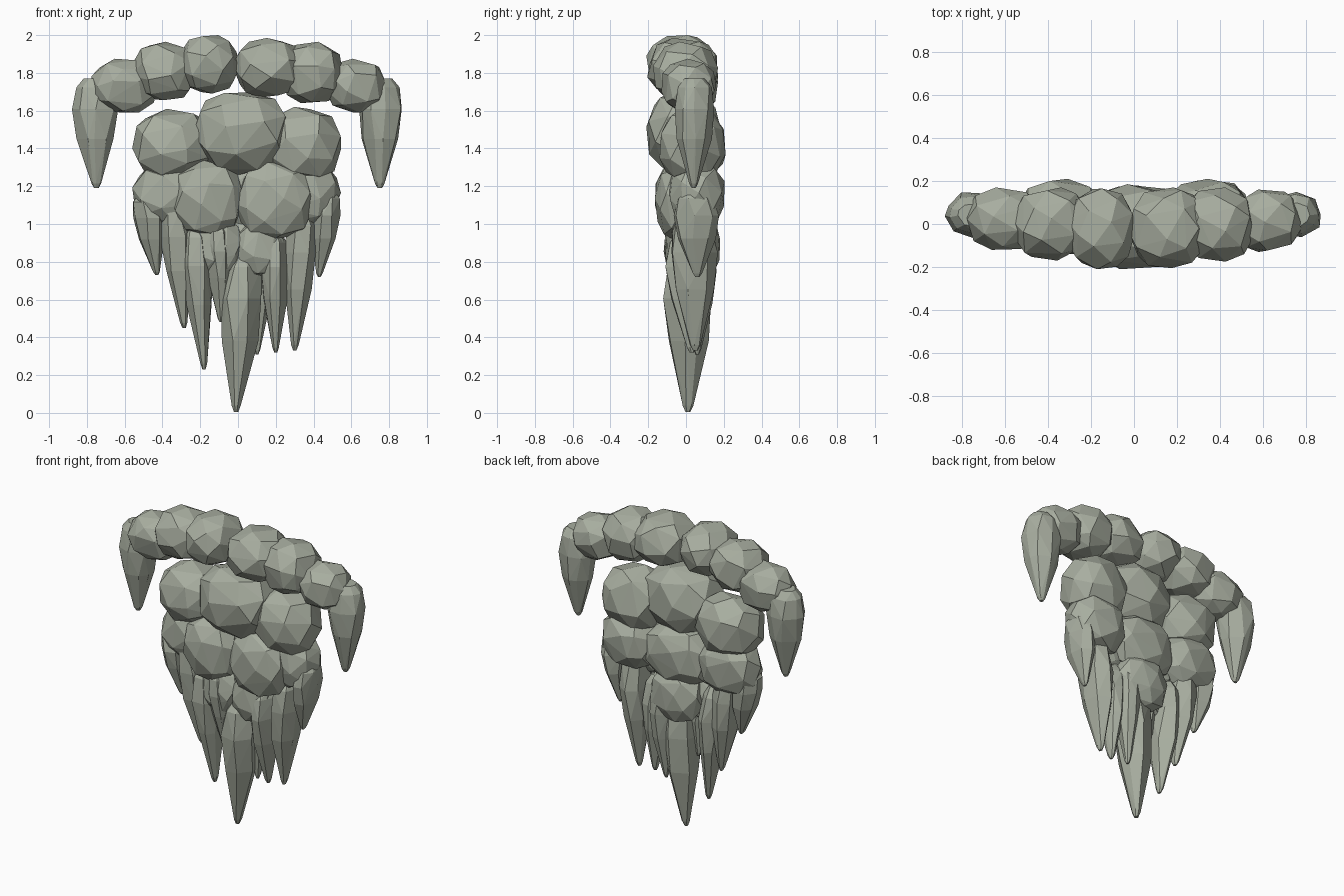
import bpy, bmesh, math, random
from mathutils import Vector

random.seed(7)
if "Cube" in bpy.data.objects:
    bpy.data.objects.remove(bpy.data.objects["Cube"], do_unlink=True)

stone = bpy.data.materials.new("grey_green_stone")
stone.use_nodes = True
colour = (0.39, 0.42, 0.35, 1)
stone.diffuse_color = colour
stone.node_tree.nodes["Principled BSDF"].inputs["Base Color"].default_value = colour


def hull_object(name, points):
    """Flat-shaded convex stone wrapped around the points."""
    bm = bmesh.new()
    for p in points:
        bm.verts.new(p)
    bmesh.ops.convex_hull(bm, input=bm.verts[:])
    loose = [v for v in bm.verts if not v.link_faces]
    bmesh.ops.delete(bm, geom=loose, context='VERTS')
    bmesh.ops.recalc_face_normals(bm, faces=bm.faces[:])
    mesh = bpy.data.meshes.new(name)
    bm.to_mesh(mesh)
    bm.free()
    mesh.materials.append(stone)
    obj = bpy.data.objects.new(name, mesh)
    bpy.context.collection.objects.link(obj)


def rock(name, xs, ys, zs, count=30):
    """Faceted, slightly boxy boulder filling the given x, y and z ranges."""
    turn = random.uniform(0, math.tau)
    points = []
    for i in range(count):
        h = 1 - 2 * (i + 0.5) / count
        a = i * math.pi * (3 - math.sqrt(5)) + turn
        r = math.sqrt(1 - h * h)
        p = Vector((r * math.cos(a), h, r * math.sin(a)))
        p += Vector([random.uniform(-0.1, 0.1) for _ in range(3)])
        p.normalize()
        points.append(Vector([math.copysign(abs(c) ** 0.88, c) for c in p]))
    # Fit the boulder exactly to its ranges
    for axis, (lo, hi) in enumerate((xs, ys, zs)):
        low = min(p[axis] for p in points)
        high = max(p[axis] for p in points)
        for p in points:
            p[axis] = lo + (p[axis] - low) / (high - low) * (hi - lo)
    hull_object(name, points)


# Fraction of length from the top, and fraction of full width
SPIKE_PROFILE = ((0, 0.5), (0.08, 0.85), (0.28, 1), (0.55, 0.83), (0.96, 0.22), (1, 0.1))


def spike(name, top, tip, wide, deep, sides=7):
    """Hanging pointed stone from top to tip; wide and deep are half sizes."""
    top, tip = Vector(top), Vector(tip)
    turn = random.uniform(0, math.tau)
    points = []
    for t, width in SPIKE_PROFILE:
        centre = top.lerp(tip, t)
        for k in range(sides):
            a = math.tau * k / sides + turn + random.uniform(-0.2, 0.2)
            r = width * random.uniform(0.98, 1.1)
            points.append(centre + Vector((r * wide * math.cos(a), r * deep * math.sin(a), 0)))
    hull_object(name, points)


# Upper arch of boulders
arch = (
    ((-0.78, -0.43), (-0.12, 0.17), (1.59, 1.875)),
    ((-0.57, -0.21), (-0.17, 0.17), (1.655, 1.965)),
    ((-0.31, 0.01), (-0.21, 0.165), (1.69, 2.0)),
    ((-0.03, 0.34), (-0.205, 0.17), (1.67, 1.985)),
    ((0.22, 0.56), (-0.175, 0.17), (1.64, 1.965)),
    ((0.46, 0.785), (-0.13, 0.16), (1.59, 1.875)),
)
for i, ranges in enumerate(arch):
    rock(f"arch_boulder_{i + 1}", *ranges)

# Drooping arch ends
for side, label in ((-1, "right"), (1, "left")):
    spike(f"arch_end_{label}", (side * 0.755, 0.045, 1.77), (side * 0.75, 0.04, 1.19), 0.115, 0.105, 9)

# Large boulders of the main mass
mass = {
    "crown": ((-0.24, 0.275), (-0.21, 0.185), (1.26, 1.695)),
    "shoulder_right": ((-0.56, -0.13), (-0.14, 0.21), (1.225, 1.61)),
    "shoulder_left": ((0.13, 0.545), (-0.14, 0.21), (1.21, 1.62)),
    "belly_front_right": ((-0.35, 0.02), (-0.165, 0.08), (0.93, 1.34)),
    "belly_front_left": ((-0.01, 0.4), (-0.165, 0.08), (0.91, 1.33)),
    "belly_back": ((-0.22, 0.24), (-0.05, 0.18), (0.95, 1.34)),
    "flank_right": ((-0.56, -0.16), (-0.1, 0.18), (0.98, 1.34)),
    "flank_left": ((0.16, 0.545), (-0.09, 0.205), (0.98, 1.34)),
    "chin_front_right": ((-0.24, 0.03), (-0.11, 0.08), (0.72, 1.03)),
    "chin_front_left": ((-0.02, 0.24), (-0.11, 0.08), (0.72, 1.02)),
    "chin_back": ((-0.17, 0.19), (-0.04, 0.18), (0.7, 1.05)),
}
for name, ranges in mass.items():
    rock(name, *ranges)

# Hanging spikes: top, tip, half width, half depth
spikes = {
    "centre_spike": ((0.03, 0.01, 0.84), (-0.01, 0.01, 0.005), 0.112, 0.125),
    "inner_spike_right": ((-0.11, -0.05, 1.0), (-0.09, 0.0, 0.48), 0.075, 0.08),
    "middle_spike_right": ((-0.235, 0.01, 0.99), (-0.18, 0.02, 0.23), 0.082, 0.12),
    "outer_spike_right": ((-0.345, 0.02, 1.12), (-0.285, 0.04, 0.45), 0.085, 0.12),
    "inner_spike_left": ((0.12, 0.08, 0.92), (0.1, 0.06, 0.31), 0.075, 0.085),
    "middle_spike_left": ((0.19, 0.0, 0.95), (0.2, 0.03, 0.32), 0.078, 0.115),
    "outer_spike_left": ((0.34, 0.03, 1.05), (0.3, 0.05, 0.33), 0.085, 0.125),
    "side_spike_right": ((-0.49, 0.03, 1.15), (-0.43, 0.04, 0.73), 0.08, 0.105),
    "side_spike_left": ((0.48, 0.05, 1.17), (0.43, 0.06, 0.72), 0.075, 0.115),
}
for name, shape in spikes.items():
    spike(name, *shape)
